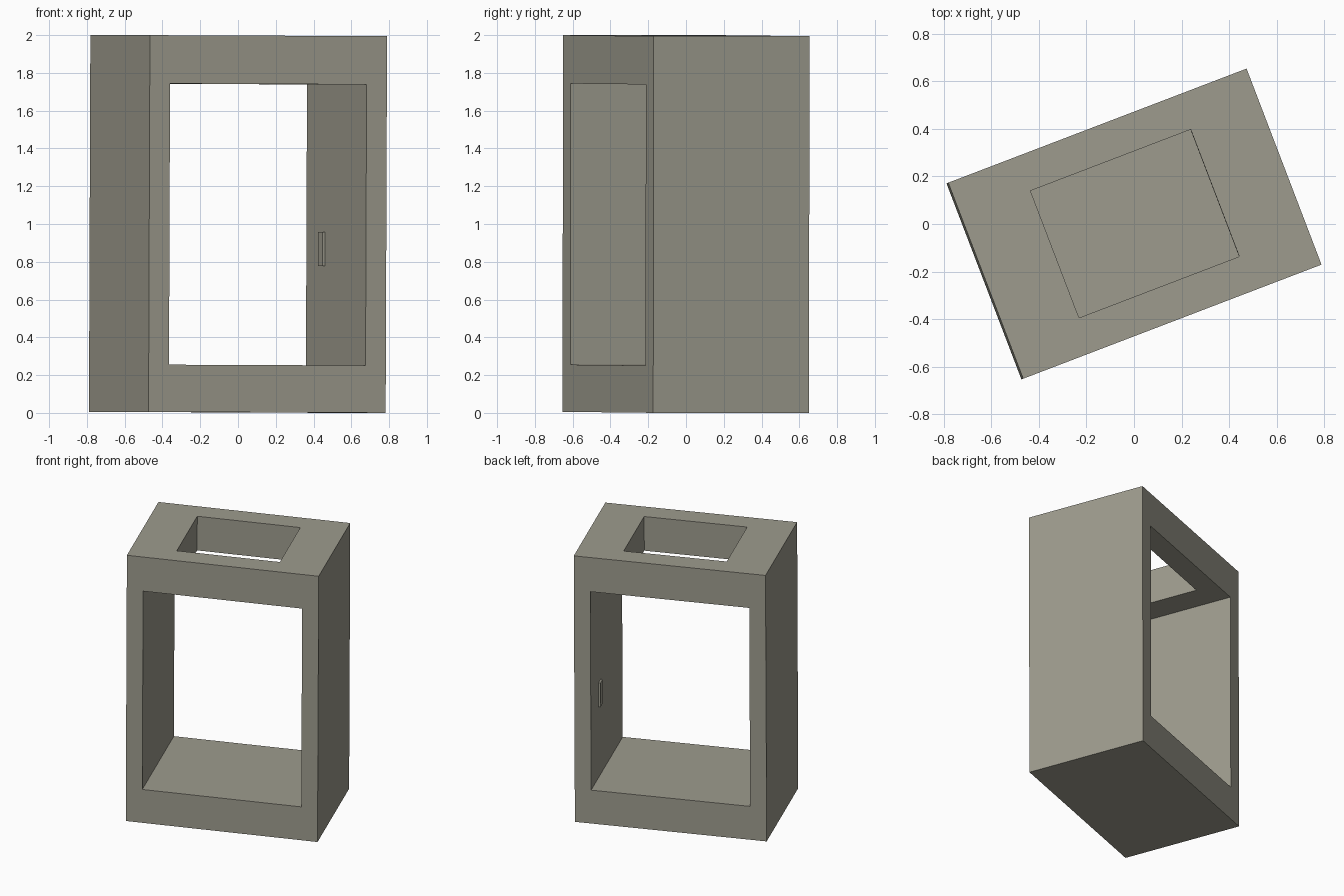
import bpy
import bmesh
import math
from mathutils import Matrix, Vector

if "Cube" in bpy.data.objects:
    bpy.data.objects.remove(bpy.data.objects["Cube"])

# Overall placement: turned about z with a very slight lean
PLACE = (Matrix.Translation((0, 0, 1.0))
         @ Matrix.Rotation(math.radians(20.93), 4, 'Z')
         @ Matrix.Rotation(0.004, 4, 'Y'))

stone = bpy.data.materials.new("warm_grey")
stone.diffuse_color = (0.34, 0.33, 0.27, 1)
stone.use_nodes = True
stone.node_tree.nodes["Principled BSDF"].inputs["Base Color"].default_value = stone.diffuse_color


def box(name, lo, hi):
    """Box between two local corners (z measured from the base)."""
    lo, hi = Vector(lo), Vector(hi)
    size, mid = hi - lo, (lo + hi) / 2 - Vector((0, 0, 1))
    bm = bmesh.new()
    bmesh.ops.create_cube(bm, size=1)
    bmesh.ops.scale(bm, vec=size, verts=bm.verts)
    bmesh.ops.translate(bm, vec=mid, verts=bm.verts)
    me = bpy.data.meshes.new(name)
    bm.to_mesh(me)
    bm.free()
    me.materials.append(stone)
    ob = bpy.data.objects.new(name, me)
    bpy.context.collection.objects.link(ob)
    ob.matrix_world = PLACE
    return ob


def cut(target, cutter):
    """Subtract the cutter and remove it."""
    mod = target.modifiers.new("cut", 'BOOLEAN')
    mod.operation = 'DIFFERENCE'
    mod.solver = 'EXACT'
    mod.object = cutter
    cutter.hide_render = True
    bpy.context.view_layer.objects.active = target
    bpy.ops.object.modifier_apply(modifier=mod.name)
    bpy.data.objects.remove(cutter)


W, D = 0.672, 0.4415

# Main shell
shell = box("booth_shell", (-W, -D, 0.003), (W, D, 1.997))

# Opening running front to back
cut(shell, box("opening_cutter", (-0.557, -1, 0.253), (0.557, 1, 1.741)))

# Skylight hole through the roof slab only
cut(shell, box("skylight_cutter", (-0.361, -0.286, 1.6), (0.361, 0.286, 2.3)))

# Small switch plate on the right inner wall
box("wall_switch", (0.543, 0.165, 0.78), (0.56, 0.23, 0.96))
